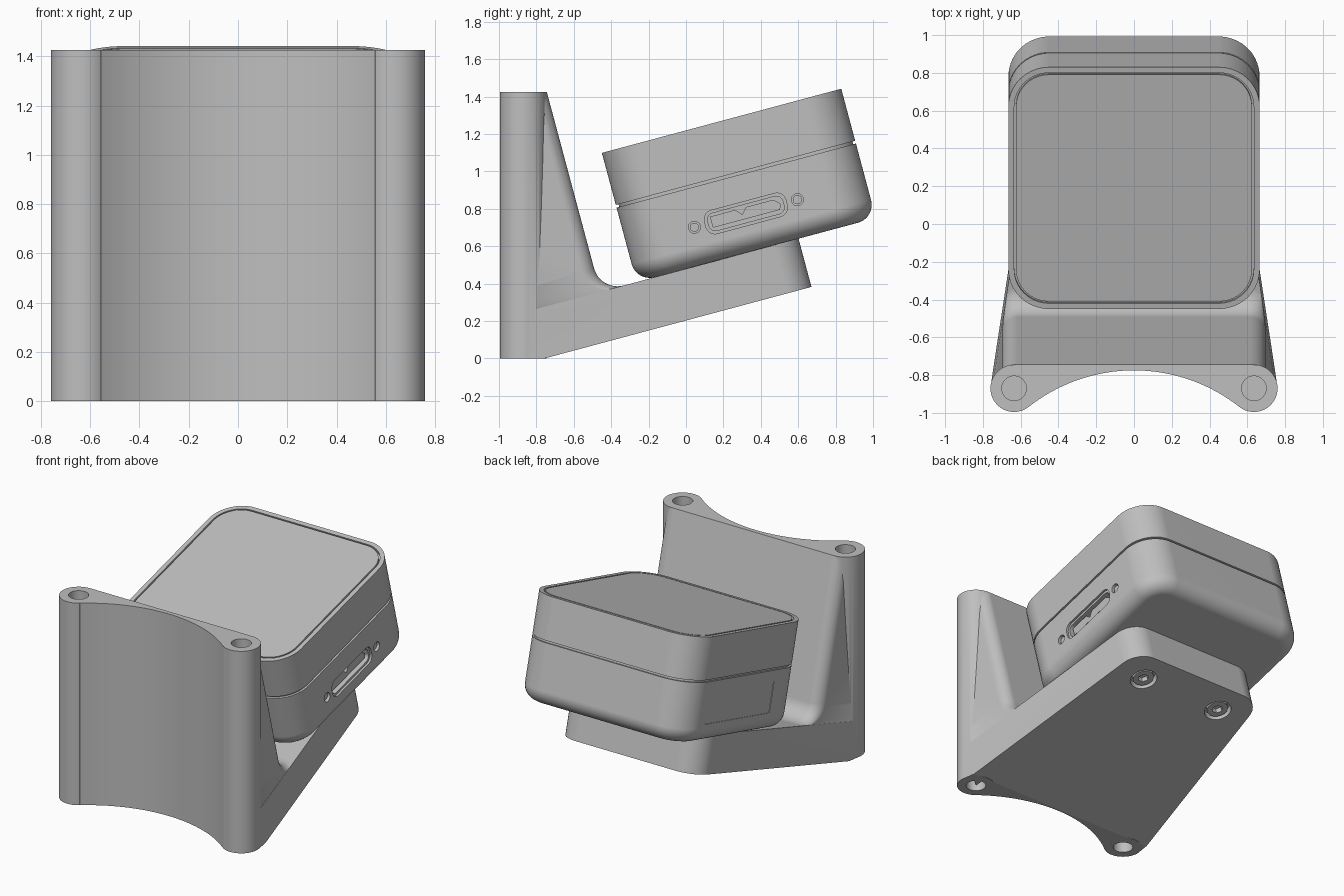
import bpy, bmesh
from math import sin, cos, tan, pi, radians
from mathutils import Vector, Matrix

old = bpy.data.objects.get("Cube")
if old:
    bpy.data.objects.remove(old, do_unlink=True)

UPRIGHT = Matrix.Identity(4)
TILT = Matrix.Rotation(radians(15), 4, 'X')
# Maps an outline drawn on the (y, z) plane to an extrusion along x
SIDE = TILT @ Matrix(((0, 0, 1, 0), (1, 0, 0, 0), (0, 1, 0, 0), (0, 0, 0, 1)))

grey = bpy.data.materials.new("plain grey")
grey.use_nodes = True
grey.diffuse_color = (0.52, 0.52, 0.52, 1)
grey.node_tree.nodes["Principled BSDF"].inputs["Base Color"].default_value = grey.diffuse_color


def round_poly(corners, radii, steps=12):
    """Polygon outline with rounded corners."""
    out = []
    pts = [Vector(p) for p in corners]
    for i, p in enumerate(pts):
        r = radii[i]
        if r <= 0:
            out.append(p)
            continue
        d1 = (pts[i - 1] - p).normalized()
        d2 = (pts[(i + 1) % len(pts)] - p).normalized()
        half = d1.angle(d2) / 2
        centre = p + (d1 + d2).normalized() * r / sin(half)
        a = p + d1 * r / tan(half) - centre
        b = p + d2 * r / tan(half) - centre
        out += [centre + a.lerp(b, k / steps).normalized() * r for k in range(steps + 1)]
    return out


def rounded_rect(cx, cy, hx, hy, r):
    return round_poly([(cx - hx, cy - hy), (cx + hx, cy - hy),
                       (cx + hx, cy + hy), (cx - hx, cy + hy)], [r] * 4)


def circle(cx, cy, r, n=48):
    return [(cx + r * cos(2 * pi * k / n), cy + r * sin(2 * pi * k / n)) for k in range(n)]


def loft(name, rings, matrix=UPRIGHT):
    """Closed solid through a stack of (outline, height) rings."""
    bm = bmesh.new()
    loops = [[bm.verts.new((p[0], p[1], h)) for p in pts] for pts, h in rings]
    for lo, hi in zip(loops, loops[1:]):
        for i in range(len(lo)):
            bm.faces.new((lo[i - 1], lo[i], hi[i], hi[i - 1]))
    bm.faces.new(loops[0][::-1])
    bm.faces.new(loops[-1])
    bmesh.ops.recalc_face_normals(bm, faces=bm.faces)
    bm.transform(matrix)
    mesh = bpy.data.meshes.new(name)
    bm.to_mesh(mesh)
    bm.free()
    mesh.materials.append(grey)
    obj = bpy.data.objects.new(name, mesh)
    bpy.context.collection.objects.link(obj)
    return obj


def prism(name, pts, lo, hi, matrix=UPRIGHT):
    return loft(name, [(pts, lo), (pts, hi)], matrix)


def combine(target, other, operation):
    mod = target.modifiers.new("combine", 'BOOLEAN')
    mod.operation, mod.solver, mod.object = operation, 'EXACT', other
    bpy.context.view_layer.objects.active = target
    bpy.ops.object.modifier_apply(modifier=mod.name)
    bpy.data.objects.remove(other, do_unlink=True)


def cut(target, pts, lo, hi, matrix=UPRIGHT):
    combine(target, prism("cutter", pts, lo, hi, matrix), 'DIFFERENCE')


# Bracket: tapered foot plate and back wall, both in the tilted frame
def tapered(end, r, shrink=0.0):
    def half(v):
        return 0.757 - 0.148 * (v + 0.82) - shrink
    front = -1.1
    return round_poly([(-half(front), front), (half(front), front),
                       (half(end), end), (-half(end), end)], [0, 0, r, r])


FOOT, SEAT = 0.196, 0.463
bracket = prism("bracket", tapered(0.747, 0.16), FOOT, SEAT, TILT)
wall = [(tapered(-0.22, 0.08, 0.001), 0.3)]
for k in range(13):
    a = pi / 2 * k / 12
    wall.append((tapered(-0.22 - 0.13 * sin(a), 0.08, 0.001), SEAT + 0.13 * (1 - cos(a))))
wall.append((tapered(-0.35, 0.08, 0.001), 1.8))
combine(bracket, loft("wall", wall, TILT), 'UNION')

# Trim to height, fill the front and hollow it with a shallow arc
HEIGHT, BOSS_X, BOSS_Y = 1.425, 0.635, -0.87
combine(bracket, prism("trim", rounded_rect(0, 0.565, 1.2, 1.435, 0), 0, HEIGHT), 'INTERSECT')
combine(bracket, prism("front", rounded_rect(0, -0.884, BOSS_X, 0.084, 0), 0, HEIGHT), 'UNION')
cut(bracket, circle(0, -1.675, 0.9, 192), -0.1, 1.6)

# Corner posts with blind holes at both ends
for s in (-1, 1):
    combine(bracket, prism("post", circle(s * BOSS_X, BOSS_Y, 0.125, 64), 0, HEIGHT), 'UNION')
for s in (-1, 1):
    for lo, hi in ((-0.1, 0.35), (HEIGHT - 0.35, HEIGHT + 0.1)):
        cut(bracket, circle(s * BOSS_X, BOSS_Y, 0.065), lo, hi)

# Countersunk socket screws under the foot
screws = []
for s, side in ((-1, "right"), (1, "left")):
    cut(bracket, circle(s * 0.32, 0.55, 0.09), 0.1, FOOT + 0.05, TILT)
    screw = prism(side + "_foot_screw", circle(s * 0.32, 0.55, 0.07), FOOT + 0.01, FOOT + 0.07, TILT)
    cut(screw, circle(s * 0.32, 0.55, 0.036, 6), 0.1, FOOT + 0.045, TILT)
    screws.append(screw)

# Device: rounded square case in two shells
MID, TOP, GAP = 0.5125, 1.178, 0.875


def case(inset):
    return rounded_rect(0, MID, 0.665 - inset, 0.6625 - inset, 0.215 - inset)


rings = []
for k in range(11):
    a = pi / 2 * k / 10
    rings.append((case(0.1 * (1 - sin(a))), SEAT + 0.1 * (1 - cos(a))))
rings += [(case(0), GAP), (case(0.015), GAP), (case(0.015), GAP + 0.015)]
lower_shell = loft("lower_shell", rings, TILT)

# Upper shell with a thin groove around the lid
upper_shell = loft("upper_shell", [
    (case(0), GAP + 0.015), (case(0), TOP), (case(0.031), TOP), (case(0.031), TOP - 0.02),
    (case(0.041), TOP - 0.02), (case(0.041), TOP)], TILT)

# Connector socket and its two small screws
PV, PW = 0.51, 0.666
cut(lower_shell, rounded_rect(PV, PW, 0.225, 0.064, 0.05), 0.65, 0.8, SIDE)
cut(lower_shell, rounded_rect(PV, PW, 0.208, 0.048, 0.036), 0.58, 0.8, SIDE)
tongue = [(-0.19, -0.028), (0.18, -0.028), (0.195, 0), (0.16, 0.033), (0.01, 0.033),
          (-0.02, 0.0), (-0.05, 0.033), (-0.19, 0.033)]
parts = [prism("connector_tongue", [(PV + a, PW + b) for a, b in tongue], 0.57, 0.635, SIDE)]
for s, end in ((-1, "front"), (1, "rear")):
    cut(lower_shell, circle(PV + s * 0.285, PW, 0.032, 32), 0.63, 0.8, SIDE)
    parts.append(prism(end + "_port_screw", circle(PV + s * 0.285, PW, 0.024, 32), 0.62, 0.65, SIDE))

# Shallow label recess on the opposite side
cut(lower_shell, rounded_rect(0.56, 0.695, 0.38, 0.105, 0), -0.8, -0.661, SIDE)

# Smooth shading with crisp edges
for obj in [bracket, lower_shell, upper_shell] + screws + parts:
    bpy.ops.object.select_all(action='DESELECT')
    obj.select_set(True)
    bpy.context.view_layer.objects.active = obj
    bpy.ops.object.shade_smooth_by_angle(angle=radians(30))
    weighted = obj.modifiers.new("weighted normals", 'WEIGHTED_NORMAL')
    weighted.keep_sharp = True
